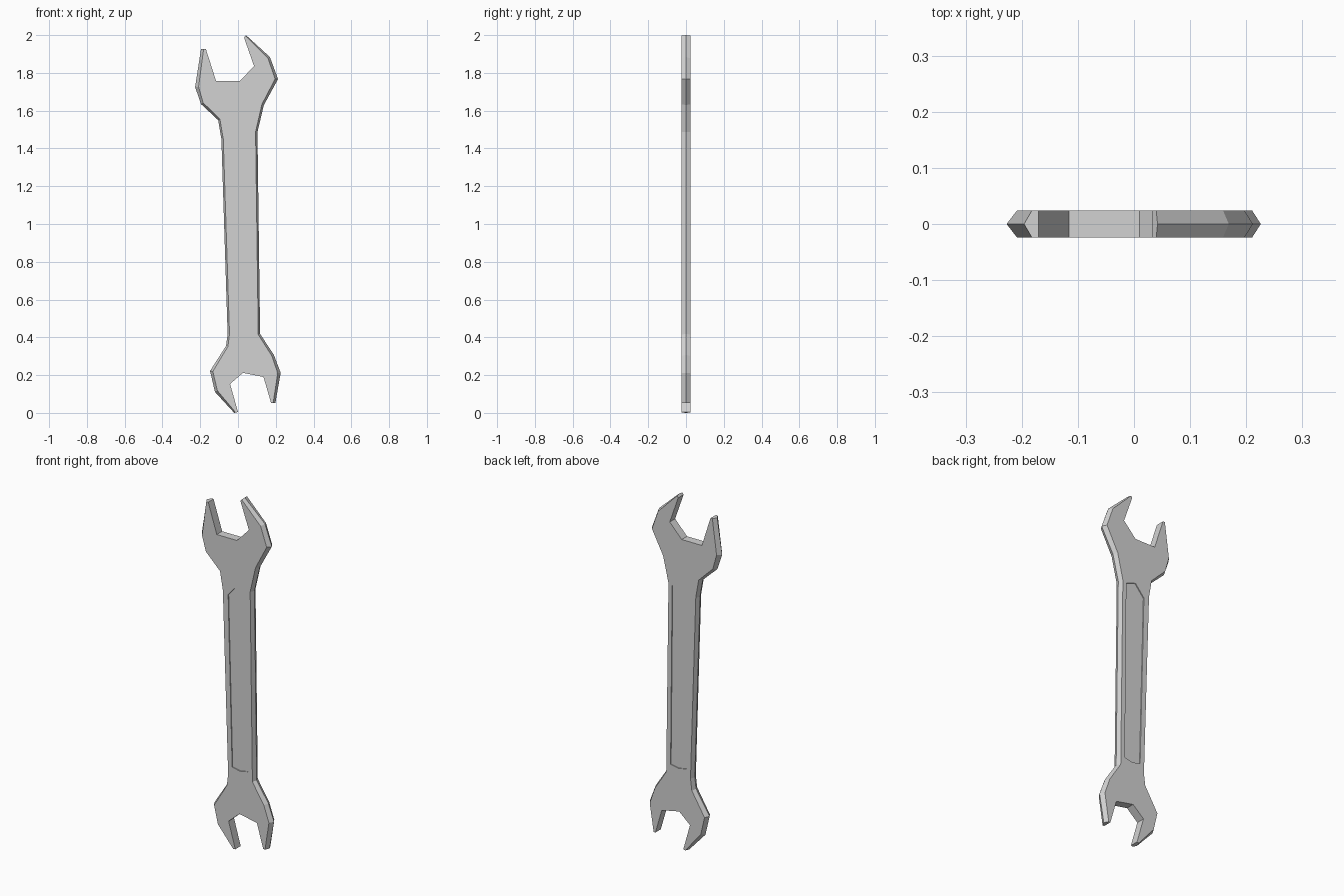
import bpy, bmesh
from mathutils import Vector

cube = bpy.data.objects.get("Cube")
if cube:
    bpy.data.objects.remove(cube, do_unlink=True)

HALF = 0.024      # half thickness of the wrench
RECESS = 0.005    # depth of the handle panels

steel = bpy.data.materials.new("brushed_steel_grey")
STEEL = (0.65, 0.65, 0.65, 1.0)
steel.use_nodes = True
steel.diffuse_color = STEEL
steel.node_tree.nodes["Principled BSDF"].inputs["Base Color"].default_value = STEEL

# Outline at mid thickness, clockwise: x, z, chamfer inset (0 = straight wall)
outline = [
    # upper jaw opening
    (-.196, 1.926, .014), (-.17, 1.926, 0), (-.116, 1.757, 0), (.01, 1.757, 0),
    (.085, 1.836, 0), (.032, 1.987, 0), (.042, 2, .004),
    # right edge
    (.169, 1.884, .012), (.212, 1.767, .014), (.137, 1.63, .011), (.103, 1.487, .01),
    (.117, .418, .01), (.19, .307, .012), (.226, .212, .015),
    # lower jaw opening
    (.198, .053, .012), (.175, .053, 0), (.135, .19, 0), (.026, .212, 0),
    (-.042, .153, 0), (0, .005, 0), (-.02, 0, .008),
    # left edge
    (-.122, .111, .014), (-.148, .222, .014), (-.063, .355, .01), (-.055, .418, .01),
    (-.088, 1.45, .01), (-.105, 1.55, .01), (-.196, 1.635, .013), (-.227, 1.725, .018),
]

# Shape of the shallow panel sunk into both sides of the handle
panel = [(-.02, .465), (.03, .455), (.08, .465), (.07, 1.48), (.01, 1.5), (-.045, 1.435)]


def inset_outline(points):
    """Move each chamfered point inward; jaw tips slide toward their inner corner."""
    result = []
    count = len(points)
    for i, (x, z, amount) in enumerate(points):
        here = Vector((x, z))
        before, after = points[i - 1], points[(i + 1) % count]
        a, b = Vector(before[:2]), Vector(after[:2])
        if amount == 0:
            shift = Vector((0, 0))
        elif after[2] == 0:
            shift = (b - here).normalized() * amount
        elif before[2] == 0:
            shift = (a - here).normalized() * amount
        else:
            d1, d2 = (here - a).normalized(), (b - here).normalized()
            n1, n2 = Vector((d1.y, -d1.x)), Vector((d2.y, -d2.x))
            mid = (n1 + n2).normalized()
            shift = mid * (amount / mid.dot(n1))
        result.append(tuple(here + shift))
    return result


def loft(name, layers):
    """Closed solid through matching outlines, each given as (y, points)."""
    bm = bmesh.new()
    rings = [[bm.verts.new((p[0], y, p[1])) for p in pts] for y, pts in layers]
    for low, high in zip(rings, rings[1:]):
        for i in range(len(low)):
            j = (i + 1) % len(low)
            bm.faces.new((low[i], low[j], high[j], high[i]))
    bm.faces.new(rings[0])
    bm.faces.new(rings[-1])
    bmesh.ops.recalc_face_normals(bm, faces=bm.faces)
    mesh = bpy.data.meshes.new(name)
    bm.to_mesh(mesh)
    bm.free()
    mesh.materials.append(steel)
    obj = bpy.data.objects.new(name, mesh)
    bpy.context.collection.objects.link(obj)
    return obj


# Wrench body with a ridge running around the outer edge
face_outline = inset_outline(outline)
wrench = loft("wrench_body", [(-HALF, face_outline), (0, outline), (HALF, face_outline)])

# Sink the handle panels on the front and the back
bpy.context.view_layer.objects.active = wrench
wrench.select_set(True)
for side in (-1, 1):
    cutter = loft("panel_cutter", [(side * (HALF - RECESS), panel), (side * HALF * 2, panel)])
    cutter.hide_render = True
    cut = wrench.modifiers.new("handle_panel", 'BOOLEAN')
    cut.operation = 'DIFFERENCE'
    cut.solver = 'EXACT'
    cut.object = cutter
    bpy.ops.object.modifier_apply(modifier=cut.name)
    bpy.data.objects.remove(cutter, do_unlink=True)

# Flat faces throughout
for polygon in wrench.data.polygons:
    polygon.use_smooth = False
